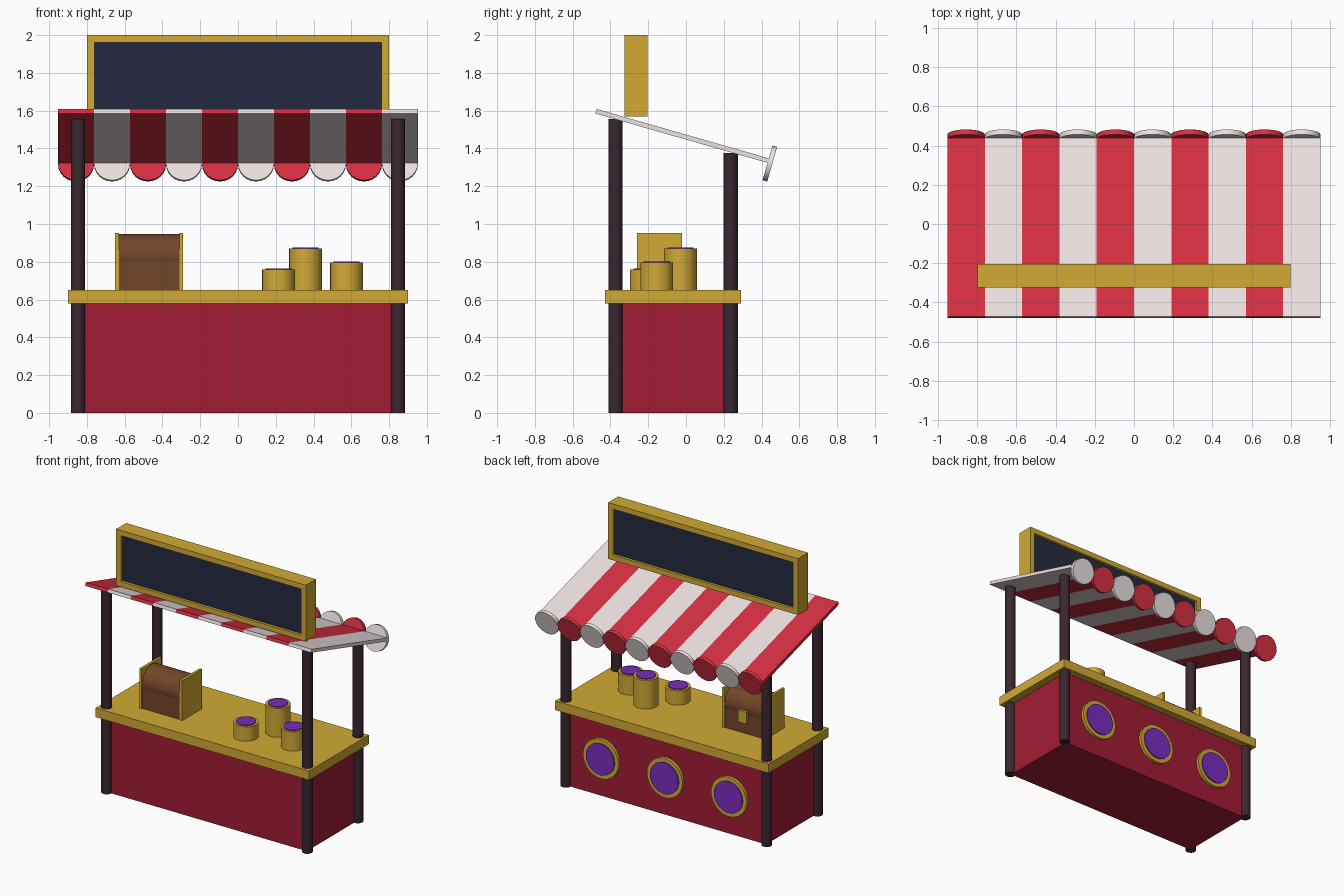
import bpy, math
from mathutils import Matrix, Vector

if "Cube" in bpy.data.objects:
    bpy.data.objects.remove(bpy.data.objects["Cube"])


def material(name, rgb):
    m = bpy.data.materials.new(name)
    m.diffuse_color = (*rgb, 1)
    m.use_nodes = True
    m.node_tree.nodes["Principled BSDF"].inputs["Base Color"].default_value = m.diffuse_color
    return m


RED = material("awning_red", (0.68, 0.03, 0.055))
CREAM = material("awning_cream", (0.85, 0.76, 0.76))
CRIMSON = material("counter_crimson", (0.36, 0.012, 0.033))
GOLD = material("gold", (0.64, 0.40, 0.035))
NAVY = material("sign_navy", (0.018, 0.022, 0.05))
DARK = material("post_dark", (0.042, 0.02, 0.03))
PURPLE = material("purple", (0.19, 0.026, 0.51))
BROWN = material("chest_brown", (0.17, 0.062, 0.022))


def box(name, mat, x0, x1, y0, y1, z0, z1):
    bpy.ops.mesh.primitive_cube_add(size=1)
    o = bpy.context.object
    o.name = name
    o.data.transform(Matrix.Diagonal((x1 - x0, y1 - y0, z1 - z0, 1)))
    o.location = ((x0 + x1) / 2, (y0 + y1) / 2, (z0 + z1) / 2)
    o.data.materials.append(mat)
    return o


def cylinder(name, mat, r, depth, loc, rot=(0, 0, 0), sides=24):
    bpy.ops.mesh.primitive_cylinder_add(vertices=sides, radius=r, depth=depth,
                                        location=loc, rotation=rot)
    o = bpy.context.object
    o.name = name
    o.data.materials.append(mat)
    bpy.ops.object.shade_smooth_by_angle(angle=math.radians(35))
    return o


# Counter
box("counter_body", CRIMSON, -0.84, 0.84, -0.37, 0.235, 0, 0.59)
box("counter_top", GOLD, -0.9, 0.9, -0.43, 0.29, 0.58, 0.65)

# Corner posts, the low pair on the awning's lower side
for x in (-0.847, 0.847):
    for y, h in ((-0.373, 1.555), (0.237, 1.375)):
        cylinder("post", DARK, 0.038, h, (x, y, h / 2), sides=16)

# Round medallions on the customer side
for x in (-0.54, 0, 0.54):
    turn = (math.pi / 2, 0, 0)
    cylinder("medallion_rim", GOLD, 0.15, 0.04, (x, 0.237, 0.29), turn, 32)
    cylinder("medallion_face", PURPLE, 0.12, 0.05, (x, 0.24, 0.29), turn, 32)

# Sloped striped awning with round scallops along the lower edge
tilt = math.radians(-16)
width = 0.1905
for i in range(10):
    mat = CREAM if i % 2 else RED
    x = (i - 4.5) * width
    s = box("awning_stripe", mat, x - width / 2, x + width / 2,
            -0.475, 0.475, -0.0125, 0.0125)
    s.location = (x, -0.02, 1.466)
    s.rotation_euler = (tilt, 0, 0)
    cylinder("awning_scallop", mat, width / 2, 0.026, (x, 0.444, 1.32),
             (math.pi / 2 + tilt, 0, 0), 24)

# Sign: frame bars around a recessed panel
box("sign_panel", NAVY, -0.77, 0.77, -0.305, -0.225, 1.6, 1.97)
box("sign_frame_top", GOLD, -0.8, 0.8, -0.325, -0.205, 1.96, 2.0)
box("sign_frame_bottom", GOLD, -0.8, 0.8, -0.325, -0.205, 1.57, 1.61)
for side in (-1, 1):
    box("sign_frame_side", GOLD, side * 0.78 - 0.02, side * 0.78 + 0.02,
        -0.325, -0.205, 1.61, 1.96)

# Chest with a barrel lid between two gold end plates
box("chest_base", BROWN, -0.632, -0.308, -0.253, -0.027, 0.65, 0.83)
cylinder("chest_lid", BROWN, 0.117, 0.324, (-0.47, -0.14, 0.83),
         (0, math.pi / 2, 0), 32)
for x in (-0.64, -0.3):
    box("chest_end_plate", GOLD, x - 0.01, x + 0.01, -0.26, -0.02, 0.65, 0.953)
box("chest_clasp", GOLD, -0.505, -0.435, -0.04, -0.005, 0.735, 0.825)

# Coin stacks with purple centres
t = 0.0365
for x, y, n in ((0.215, -0.21, 3), (0.358, -0.03, 6), (0.575, -0.155, 4)):
    for k in range(n):
        cylinder("coin", GOLD, 0.087, t, (x, y, 0.65 + (k + 0.5) * t))
    cylinder("coin_centre", PURPLE, 0.069, 0.02, (x, y, 0.65 + n * t - 0.004))
